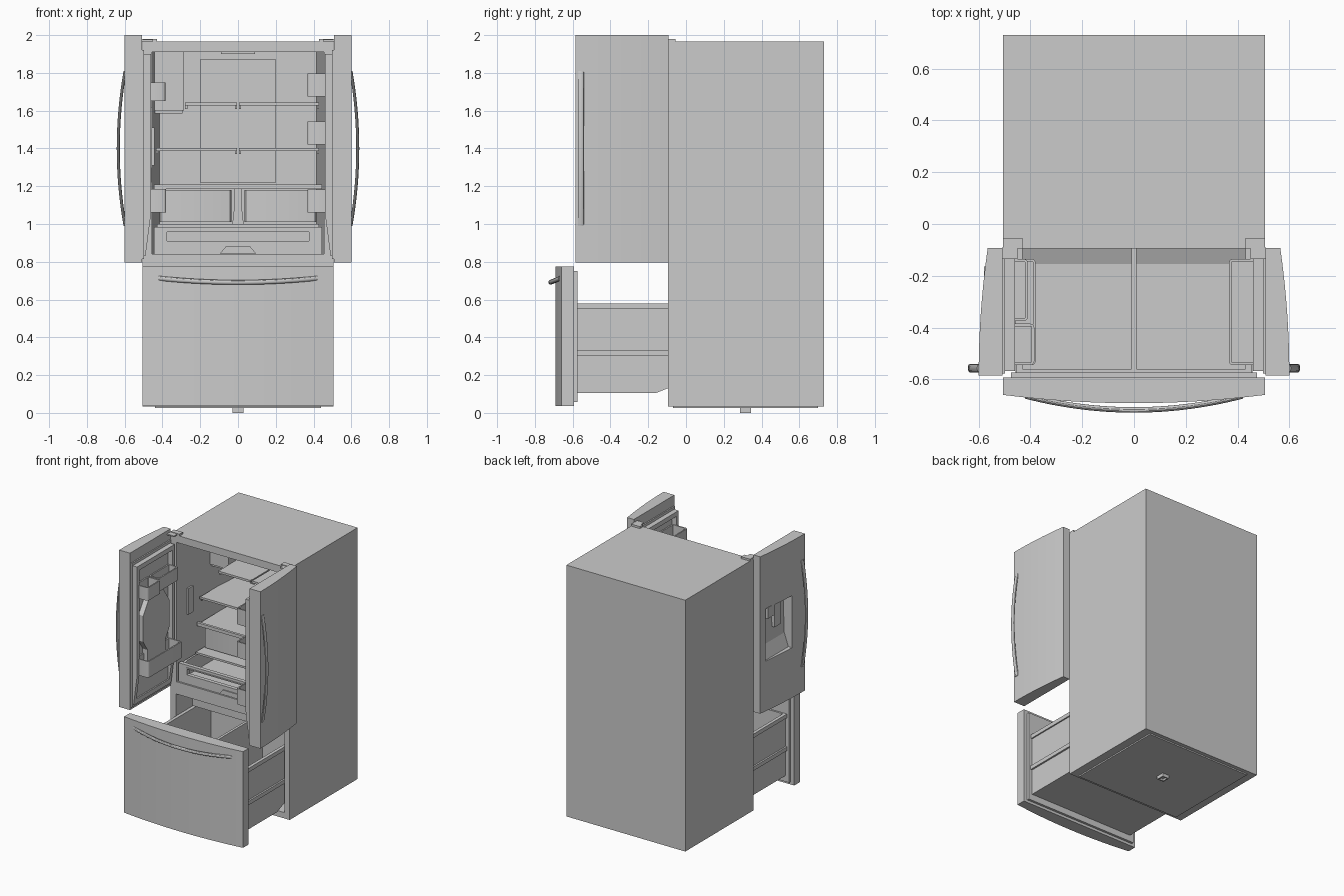
import bpy, bmesh, math
from mathutils import Vector

if "Cube" in bpy.data.objects:
    bpy.data.objects.remove(bpy.data.objects["Cube"])


def finish(name, bm, smooth=False):
    bmesh.ops.recalc_face_normals(bm, faces=bm.faces)
    me = bpy.data.meshes.new(name)
    bm.to_mesh(me)
    bm.free()
    ob = bpy.data.objects.new(name, me)
    bpy.context.collection.objects.link(ob)
    bpy.ops.object.select_all(action='DESELECT')
    bpy.context.view_layer.objects.active = ob
    ob.select_set(True)
    if smooth:
        bpy.ops.object.shade_smooth_by_angle(angle=math.radians(30))
    return ob


def prism(name, pts, axis, a, b, smooth=False):
    """Profile extruded along an axis: x uses (y,z), y uses (x,z), z uses (x,y)."""
    place = {'x': lambda p, d: (d, p[0], p[1]),
             'y': lambda p, d: (p[0], d, p[1]),
             'z': lambda p, d: (p[0], p[1], d)}[axis]
    bm = bmesh.new()
    r0, r1 = [[bm.verts.new(place(p, d)) for p in pts] for d in (a, b)]
    bm.faces.new(r0)
    bm.faces.new(r1)
    n = len(pts)
    for i in range(n):
        j = (i + 1) % n
        bm.faces.new((r0[i], r0[j], r1[j], r1[i]))
    return finish(name, bm, smooth)


def box(name, x0, x1, y0, y1, z0, z1):
    return prism(name, [(x0, y0), (x1, y0), (x1, y1), (x0, y1)], 'z', z0, z1)


def tray(name, x0, x1, y0, y1, z0, z1, t=0.01, r=0.015):
    """Open-topped bin with rounded upright corners."""
    x0, x1 = min(x0, x1), max(x0, x1)
    bm = bmesh.new()
    bmesh.ops.create_cube(bm, size=1)
    for v in bm.verts:
        v.co = ((x0 + x1) / 2 + v.co.x * (x1 - x0), (y0 + y1) / 2 + v.co.y * (y1 - y0),
                (z0 + z1) / 2 + v.co.z * (z1 - z0))
    up = [e for e in bm.edges if abs(e.verts[0].co.z - e.verts[1].co.z) > 1e-4]
    bmesh.ops.bevel(bm, geom=up, offset=r, segments=3, profile=0.5, affect='EDGES')
    bm.normal_update()
    top = [f for f in bm.faces if f.normal.z > 0.9]
    bmesh.ops.inset_region(bm, faces=top, thickness=t)
    new = bmesh.ops.extrude_discrete_faces(bm, faces=top)['faces']
    bmesh.ops.translate(bm, verts=new[0].verts, vec=(0, 0, z0 + t - z1))
    return finish(name, bm, True)


def cut(ob, *cutters):
    for c in cutters:
        m = ob.modifiers.new('cut', 'BOOLEAN')
        m.operation, m.solver, m.object = 'DIFFERENCE', 'EXACT', c
        bpy.context.view_layer.objects.active = ob
        bpy.ops.object.modifier_apply(modifier=m.name)
        bpy.data.objects.remove(c)
    return ob


def sweep(name, path, u, v, n=12):
    """Elliptical bar; u and v are the half-axes of the section."""
    bm = bmesh.new()
    u, v = Vector(u), Vector(v)
    rings = []
    for p in path:
        rings.append([bm.verts.new(Vector(p) + u * math.cos(k * math.tau / n)
                                   + v * math.sin(k * math.tau / n)) for k in range(n)])
    for a, b in zip(rings, rings[1:]):
        for k in range(n):
            bm.faces.new((a[k], a[(k + 1) % n], b[(k + 1) % n], b[k]))
    bm.faces.new(rings[0])
    bm.faces.new(rings[-1])
    return finish(name, bm, True)


# Cabinet shell with fridge and freezer cavities
cabinet = box('cabinet', -.505, .505, -.095, .73, .035, 1.965)
fridge_void = prism('void', [(-.455, -.2), (.455, -.2), (.455, .1), (.415, .65), (-.415, .65), (-.455, .1)],
                    'z', .84, 1.91)
cut(cabinet, fridge_void, box('void', -.46, .46, -.2, .62, .08, .745))
box('base_plate', -.44, .44, -.07, .70, .025, .036)
cut(box('base_foot', -.028, .028, .285, .345, 0, .026),
    box('void', -.018, .018, .295, .335, -.01, .015))

# Interior fittings
box('ceiling_lamp', -.09, .09, .1, .35, 1.9, 1.912)
box('back_duct', -.2, .2, .62, .652, 1.22, 1.87)
box('ice_maker', -.455, -.285, .29, .65, 1.6, 1.91)
box('ice_chute', -.445, -.295, .3, .6, 1.585, 1.6)
box('wall_vent', -.457, -.443, .03, .09, 1.31, 1.51)
for z, xl in ((1.635, -.28), (1.395, -.435)):
    for x0, x1 in ((xl, -.005), (.005, .43)):
        box('shelf_glass', x0, x1, .165, .57, z - .004, z + .004)
        box('shelf_front_trim', x0, x1, .155, .17, z - .008, z + .008)
        for x in (x0 + .006, x1 - .006):
            box('shelf_bracket', x - .006, x + .006, .17, .64, z - .025, z - .004)
box('crisper_cover', -.43, .43, .15, .62, 1.19, 1.205)
box('crisper_cover_trim', -.445, .445, .135, .155, 1.185, 1.21)
prism('crisper_divider', [(-.03, 1.0), (.03, 1.0), (.022, 1.07), (.022, 1.19), (-.022, 1.19), (-.022, 1.07)],
      'y', .17, .62)
for s in (-1, 1):
    tray('crisper_drawer', s * .035, s * .415, .18, .6, 1.01, 1.18)

# Full-width pantry drawer
box('pantry_cover', -.43, .43, .1, .62, .985, 1.0)
box('pantry_floor', -.44, .44, -.06, .55, .845, .86)
pantry = cut(box('pantry_front', -.445, .445, -.085, -.055, .842, .985),
             box('void', -.375, .375, -.2, .1, .91, .965))
box('pantry_handle_lip', -.375, .375, -.09, -.06, .957, .966)
prism('pantry_pull', [(-.095, .845), (.095, .845), (.065, .88), (-.065, .88)], 'y', -.093, -.08)
box('pantry_back', -.44, .44, .54, .555, .845, .97)
for s in (-1, 1):
    prism('pantry_side', [(-.06, .845), (.55, .845), (.55, .975), (.0, .975), (-.06, .96)],
          'x', s * .43, s * .445)

# French doors, standing open at right angles
for s, side in ((-1, 'left'), (1, 'right')):
    outer = []
    for i in range(11):
        t = i / 10
        outer.append((s * (.565 + .035 * (1 - (1 - t) ** 2)), -.093 - .492 * t))
    door = prism(side + '_door', outer + [(s * .508, -.585), (s * .508, -.093)], 'z', .795, 2.0, True)
    liner = prism(side + '_door_liner', [(s * .51, .83), (s * .49, .83), (s * .46, 1.06), (s * .46, 1.9),
                                         (s * .51, 1.9)], 'y', -.568, -.112)
    cut(liner, box('void', *sorted((s * .44, s * .495)), -.54, -.14, .87, 1.865))
    box(side + '_door_gasket', *sorted((s * .498, s * .51)), -.578, -.1, .815, 1.92)
    # hinge on top of the cabinet
    box(side + '_hinge_cover', *sorted((s * .43, s * .505)), -.095, -.055, 1.964, 1.98)
    box(side + '_hinge_arm', *sorted((s * .45, s * .51)), -.135, -.09, 1.967, 1.976)
    # bowed handle
    path = []
    for i in range(17):
        t = i / 8 - 1
        path.append((s * (.598 + .036 * (1 - t * t)), -.557, 1.4 + .41 * t))
    sweep(side + '_door_handle', path, (.008, 0, 0), (0, .016, 0))
    if s < 0:
        # water and ice dispenser recess with sloped back
        wedge = prism('void', [(-.7, 1.18), (-.565, 1.18), (-.53, 1.28), (-.52, 1.58), (-.7, 1.58)],
                      'y', -.435, -.15)
        cut(door, wedge)
        box('dispenser_nozzle', -.58, -.515, -.25, -.165, 1.5, 1.585)
        box('dispenser_paddle', -.55, -.52, -.36, -.29, 1.38, 1.585)
        # tapered housing behind the dispenser
        prism('dispenser_housing', [(-.23, 1.1), (-.45, 1.1), (-.45, 1.22), (-.5, 1.3), (-.5, 1.5), (-.42, 1.62),
                                    (-.26, 1.62), (-.18, 1.5), (-.18, 1.3), (-.23, 1.22)], 'x', -.5, -.455)

# Door bins
tray('left_upper_bin_outer', -.495, -.385, -.545, -.385, 1.65, 1.75)
tray('left_upper_bin_inner', -.495, -.41, -.375, -.135, 1.65, 1.75)
tray('left_lower_bin', -.495, -.38, -.545, -.135, 1.06, 1.185)
for z in (1.675, 1.42, 1.06):
    tray('right_door_bin', .495, .367, -.545, -.135, z, z + .122)

# Freezer drawer, pulled out
front = []
for i in range(21):
    x = -.505 + 1.01 * i / 20
    front.append((x, -.66 - .032 * (1 - (x / .505) ** 2)))
prism('freezer_front', front + [(.505, -.592), (-.505, -.592)], 'z', .037, .775, True)
box('freezer_front_liner', -.475, .475, -.593, -.574, .057, .752)
drawer = prism('freezer_drawer', [(-.575, .105), (-.16, .105), (-.06, .145), (.3, .2), (.3, .58), (-.575, .58)],
               'x', -.445, .445)
for a, b in ((-.43, -.01), (.01, .43)):
    cut(drawer, prism('void', [(-.56, .12), (-.155, .12), (-.06, .16), (.285, .215), (.285, .7), (-.56, .7)],
                      'x', a, b))
for s in (-1, 1):
    box('freezer_drawer_rim', *sorted((s * .44, s * .455)), -.574, .3, .55, .58)
    box('freezer_slide', *sorted((s * .44, s * .458)), -.574, .5, .3, .33)
tray('freezer_upper_tray', -.43, .43, .05, .55, .61, .7)
path = []
for i in range(25):
    t = i / 12 - 1
    path.append((.42 * t, -.664 - .054 * (1 - t * t), .713 - .022 * (1 - t * t)))
sweep('freezer_handle', path, (0, .01, .004), (0, -.004, .012))
